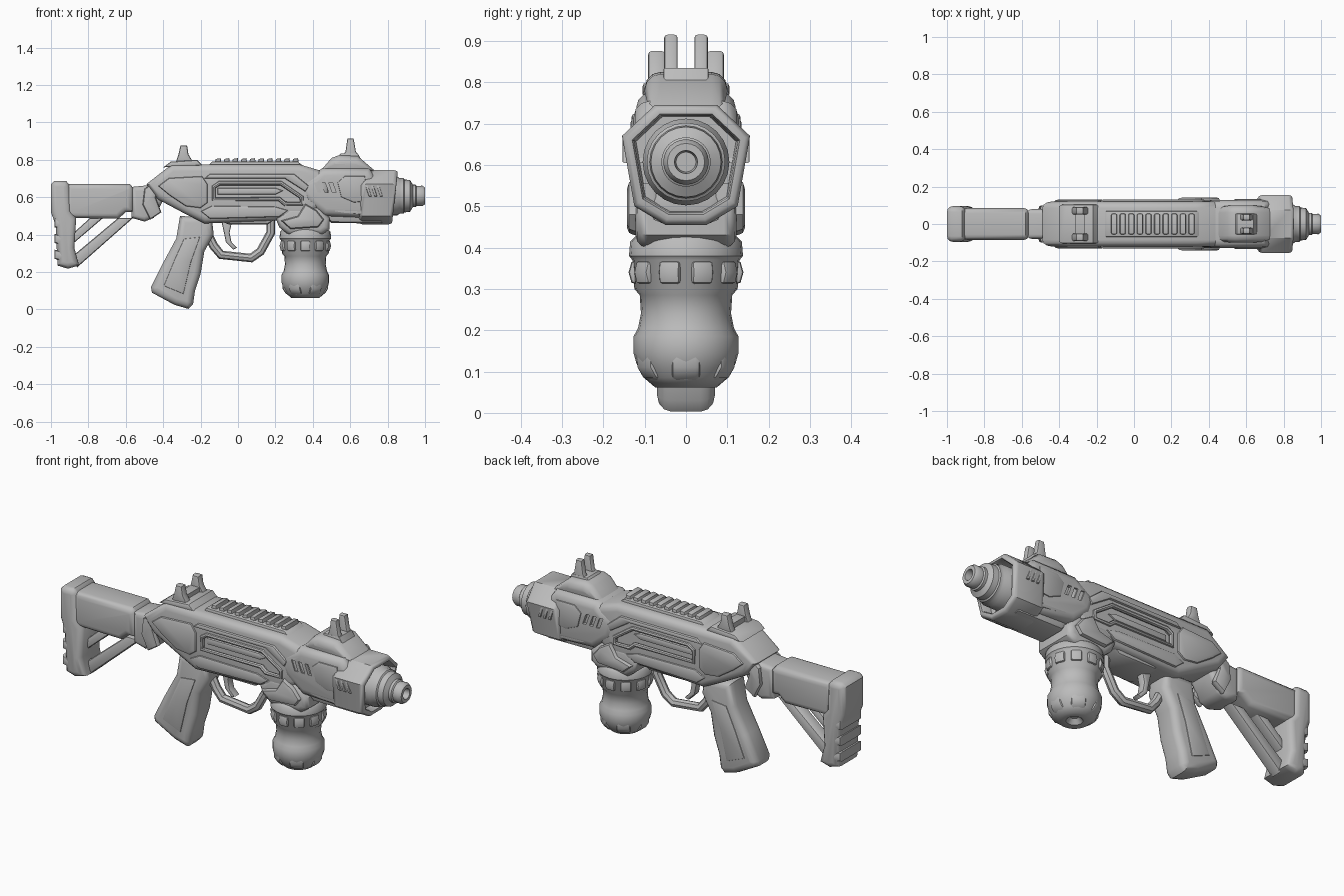
import bpy, bmesh, math
from mathutils import Vector

metal = bpy.data.materials.new("gunmetal_grey")
metal.diffuse_color = (0.5, 0.5, 0.5, 1)
cutters = []


def finish(name, bm):
    bmesh.ops.recalc_face_normals(bm, faces=bm.faces)
    me = bpy.data.meshes.new(name)
    bm.to_mesh(me)
    bm.free()
    me.materials.append(metal)
    ob = bpy.data.objects.new(name, me)
    bpy.context.collection.objects.link(ob)
    return ob


def prism(name, pts, y0, y1, bevel=0.0, seg=2):
    """Side outline (x, z) extruded from y0 to y1, with rounded rims."""
    bm = bmesh.new()
    a = [bm.verts.new((x, y0, z)) for x, z in pts]
    b = [bm.verts.new((x, y1, z)) for x, z in pts]
    n = len(pts)
    bm.faces.new(a[::-1])
    bm.faces.new(b)
    for i in range(n):
        bm.faces.new((a[i], a[(i + 1) % n], b[(i + 1) % n], b[i]))
    bmesh.ops.recalc_face_normals(bm, faces=bm.faces)
    if bevel:
        bm.normal_update()
        rims = [e for e in bm.edges if abs(e.verts[0].co.y - e.verts[1].co.y) < 1e-6]
        bmesh.ops.bevel(bm, geom=rims, offset=bevel, segments=seg, profile=0.5,
                        affect='EDGES', clamp_overlap=True)
    return finish(name, bm)


def rect(x0, x1, z0, z1):
    return [(x0, z0), (x1, z0), (x1, z1), (x0, z1)]


def slant(x, z, w, h, lean):
    return [(x, z), (x + w, z), (x + w + lean, z + h), (x + lean, z + h)]


def loft(name, rings):
    bm = bmesh.new()
    vs = [[bm.verts.new(p) for p in r] for r in rings]
    n = len(vs[0])
    for a, b in zip(vs, vs[1:]):
        for i in range(n):
            bm.faces.new((a[i], a[(i + 1) % n], b[(i + 1) % n], b[i]))
    bm.faces.new(vs[0])
    bm.faces.new(vs[-1])
    return finish(name, bm)


def lathe(name, prof, origin, axis, n=24):
    o = Vector(origin)
    rings = []
    for t, r in prof:
        ring = []
        for i in range(n):
            c, s = r * math.cos(math.tau * i / n), r * math.sin(math.tau * i / n)
            ring.append(o + Vector((t, c, s) if axis == 'x' else (c, s, t)))
        rings.append(ring)
    return loft(name, rings)


def tube(name, pts, r, cyclic=False):
    cu = bpy.data.curves.new(name, 'CURVE')
    cu.dimensions = '3D'
    cu.bevel_depth, cu.bevel_resolution, cu.use_fill_caps = r, 2, True
    sp = cu.splines.new('POLY')
    sp.points.add(len(pts) - 1)
    for p, q in zip(sp.points, pts):
        p.co = (*q, 1)
    sp.use_cyclic_u = cyclic
    cu.materials.append(metal)
    ob = bpy.data.objects.new(name, cu)
    bpy.context.collection.objects.link(ob)


def cut(target, pts, y0, y1):
    c = prism("cutter", pts, y0, y1)
    c.hide_render = True
    cutters.append(c)
    m = target.modifiers.new("cut", 'BOOLEAN')
    m.operation, m.solver, m.object = 'DIFFERENCE', 'EXACT', c


# Receiver and handguard
receiver = prism("receiver", [(-.49, .67), (-.355, .775), (.33, .775), (.45, .74), (.49, .67),
                 (.49, .57), (.33, .48), (-.18, .46), (-.28, .51), (-.43, .59)], -.12, .12, .035, 3)
guard = prism("handguard", [(.33, .67), (.45, .755), (.70, .755), (.74, .70), (.74, .52),
              (.70, .49), (.46, .50), (.36, .58)], -.127, .127, .04, 3)
prism("underbarrel", [(.46, .50), (.50, .462), (.77, .46), (.79, .50), (.77, .56), (.46, .56)],
      -.085, .085, .025)
prism("lower_rail", [(-.16, .50), (-.05, .455), (.16, .455), (.22, .50)], -.09, .09, .015)

bay = [(-.13, .655), (-.10, .675), (.23, .675), (.34, .60), (.34, .565), (.25, .565),
       (.22, .59), (-.13, .59)]
for s in (-1, 1):
    # Recessed side bay with raised rim and inner bar
    cut(receiver, bay, s * .097, s * .2)
    tube("bay_rim", [(x, s * .118, z) for x, z in bay], .012, True)
    prism("bay_bar", [(-.11, .615), (.2, .615), (.24, .635), (.2, .65), (-.11, .65)],
          s * .08, s * .106, .008)
    # Layered armour on the receiver sides
    prism("rear_armour", [(-.43, .66), (-.37, .705), (-.19, .715), (-.16, .67), (-.16, .57),
          (-.2, .54), (-.28, .55), (-.37, .61)], s * .09, s * .132, .018)
    prism("upper_armour", [(-.18, .70), (-.15, .725), (.30, .725), (.38, .66), (.36, .63),
          (.25, .70)], s * .1, s * .132, .01)
    prism("lower_armour", [(-.2, .525), (-.14, .555), (.2, .55), (.27, .53), (.22, .495),
          (-.15, .485)], s * .1, s * .128, .01)
    # Slanted vents
    for k in range(3):
        cut(guard, slant(.425 + .04 * k, .625, .02, .055, -.02), s * .11, s * .2)
        prism("front_rib", slant(.70 + .03 * k, .605, .014, .06, -.02), s * .1, s * .154, .004)
    prism("front_armour", [(.55, .60), (.53, .68), (.57, .715), (.68, .715), (.70, .58),
          (.62, .57)], s * .1, s * .134, .012)
    prism("lower_front_plate", [(.5, .52), (.53, .555), (.78, .555), (.78, .51), (.73, .50)],
          s * .07, s * .125, .01)

# Faceted muzzle shroud, hollow at the front
half = [(.075, .745), (.155, .67), (.125, .50), (.05, .455)]
outline = half + [(-y, z) for y, z in reversed(half)]


def shroud_ring(x, k, lean):
    return [(x + lean * (z - .61), y * k, .61 + (z - .61) * k) for y, z in outline]


loft("muzzle_shroud", [shroud_ring(*a) for a in
     ((.65, .86, .1), (.665, .97, .1), (.68, 1, .1), (.82, 1, .1), (.835, .97, .1), (.84, .92, .1),
      (.84, .84, .1), (.83, .81, .1), (.77, .78, 0))])

# Stepped barrel
lathe("barrel", [(.74, .105), (.85, .105), (.865, .095), (.885, .095), (.89, .088), (.92, .085),
      (.935, .06), (.95, .06), (.955, .053), (.985, .055), (1, .045), (1, .028), (.965, .024)],
      (0, 0, .607), 'x')

# Top rail with slats
prism("rail_base", [(-.17, .76), (-.14, .79), (.32, .79), (.36, .76)], -.07, .07, .008)
for k in range(10):
    x = -.125 + .046 * k
    prism("rail_slat", [(x, .78), (x + .036, .78), (x + .032, .809), (x + .006, .805)],
          -.055, .055, .008)

# Rear sight
prism("rear_sight_base", [(-.40, .76), (-.36, .79), (-.22, .80), (-.19, .77)], -.105, .105, .01)
prism("rear_sight_bridge", rect(-.315, -.265, .77, .82), -.075, .075, .006)
for s in (-1, 1):
    prism("rear_sight_post", [(-.335, .78), (-.235, .78), (-.265, .83), (-.272, .876),
          (-.308, .876), (-.318, .83)], s * .05, s * .092, .01)

# Front sight
prism("front_sight_base", [(.44, .74), (.50, .81), (.54, .825), (.64, .82), (.74, .735)],
      -.1, .1, .04, 3)
prism("front_sight_block", [(.52, .80), (.66, .80), (.64, .835), (.55, .835)], -.055, .055, .006)
for s in (-1, 1):
    prism("front_sight_post", [(.545, .80), (.655, .80), (.63, .845), (.618, .915),
          (.585, .915), (.575, .845)], s * .02, s * .053, .008)

# Stock
prism("stock_collar", [(-.57, .655), (-.47, .665), (-.39, .66), (-.38, .62), (-.45, .49),
      (-.50, .47), (-.57, .49)], -.08, .08, .025, 3)
for s in (-1, 1):
    prism("collar_band", [(-.50, .645), (-.44, .69), (-.37, .69), (-.44, .60), (-.41, .52),
          (-.47, .48), (-.51, .56)], s * .06, s * .1, .015)
prism("stock_tube", [(-.92, .49), (-.64, .485), (-.60, .52), (-.56, .52), (-.56, .65),
      (-.58, .672), (-.92, .672)], -.085, .085, .035, 3)
prism("butt_pad", [(-1, .67), (-.98, .688), (-.92, .688), (-.90, .665), (-.895, .53), (-.865, .49),
      (-.875, .33), (-.85, .235), (-.91, .218), (-.965, .235), (-.975, .45), (-1, .52)],
      -.095, .095, .03, 3)
for k in range(3):
    z = .27 + .085 * k
    prism("butt_ridge", [(-.982, z), (-.90, z - .015), (-.90, z + .03), (-.982, z + .05)],
          -.093, .093, .015)
prism("stock_strut", [(-.86, .225), (-.885, .285), (-.64, .49), (-.56, .49)], -.035, .035, .015)
prism("stock_brace", [(-.89, .40), (-.79, .49), (-.72, .49), (-.89, .345)], -.03, .03, .012)

# Pistol grip
prism("grip", [(-.31, .50), (-.14, .49), (-.13, .40), (-.18, .31), (-.20, .19), (-.23, .10),
      (-.24, .03), (-.265, .003), (-.34, .025), (-.46, .09), (-.465, .12), (-.40, .25),
      (-.33, .38)], -.07, .07, .035, 3)
for s in (-1, 1):
    prism("grip_panel", [(-.29, .38), (-.2, .39), (-.25, .25), (-.29, .08), (-.40, .125),
          (-.34, .27)], s * .05, s * .076, .012)

# Trigger and guard
tube("trigger_guard", [(x, 0, z) for x, z in ((-.16, .40), (-.13, .34), (-.09, .292),
     (.07, .275), (.12, .31), (.175, .41), (.175, .48))], .024)
prism("trigger", [(-.09, .48), (-.03, .48), (-.045, .41), (-.035, .36), (-.005, .33), (-.025, .32),
      (-.065, .36), (-.075, .41)], -.022, .022, .008)

# Magazine mount and canister
prism("canister_mount", [(.20, .49), (.27, .55), (.43, .55), (.49, .49), (.49, .43), (.45, .40),
      (.27, .40), (.22, .44)], -.122, .122, .03, 3)
for s in (-1, 1):
    prism("mount_plate", [(.23, .475), (.32, .50), (.36, .565), (.42, .53), (.46, .48), (.43, .44),
          (.28, .43)], s * .1, s * .143, .018)
lathe("canister", [(.085, .02), (.062, .04), (.062, .075), (.085, .102), (.12, .12), (.145, .127),
      (.185, .127), (.205, .116), (.24, .109), (.285, .112), (.30, .125), (.37, .13), (.38, .138),
      (.415, .135), (.43, .12), (.44, .10)], (.36, 0, 0), 'z', 24)
for k in range(10):
    # Studs round the canister collar
    a = math.tau * (k + .5) / 10
    stud = prism("collar_stud", [(-.02, -.033), (.006, -.025), (.013, 0), (.006, .025),
                 (-.02, .033)], -.026, .026, .008)
    stud.location = (.36 + .126 * math.cos(a), .126 * math.sin(a), .34)
    stud.rotation_euler.z = a
for k in range(6):
    # Bumps round the canister foot
    a = math.tau * k / 6
    bump = prism("foot_bump", [(-.03, -.035), (-.008, -.025), (.008, .0), (.008, .025),
                 (-.03, .035)], -.035, .035, .012)
    bump.location = (.36 + .113 * math.cos(a), .113 * math.sin(a), .11)
    bump.rotation_euler.z = a

# Apply cuts, drop helpers, shade
bpy.context.view_layer.update()
bpy.ops.object.select_all(action='SELECT')
bpy.context.view_layer.objects.active = receiver
bpy.ops.object.convert(target='MESH')
for c in cutters:
    bpy.data.objects.remove(c, do_unlink=True)
bpy.ops.object.select_all(action='SELECT')
bpy.context.view_layer.objects.active = receiver
bpy.ops.object.shade_smooth_by_angle(angle=math.radians(42))
